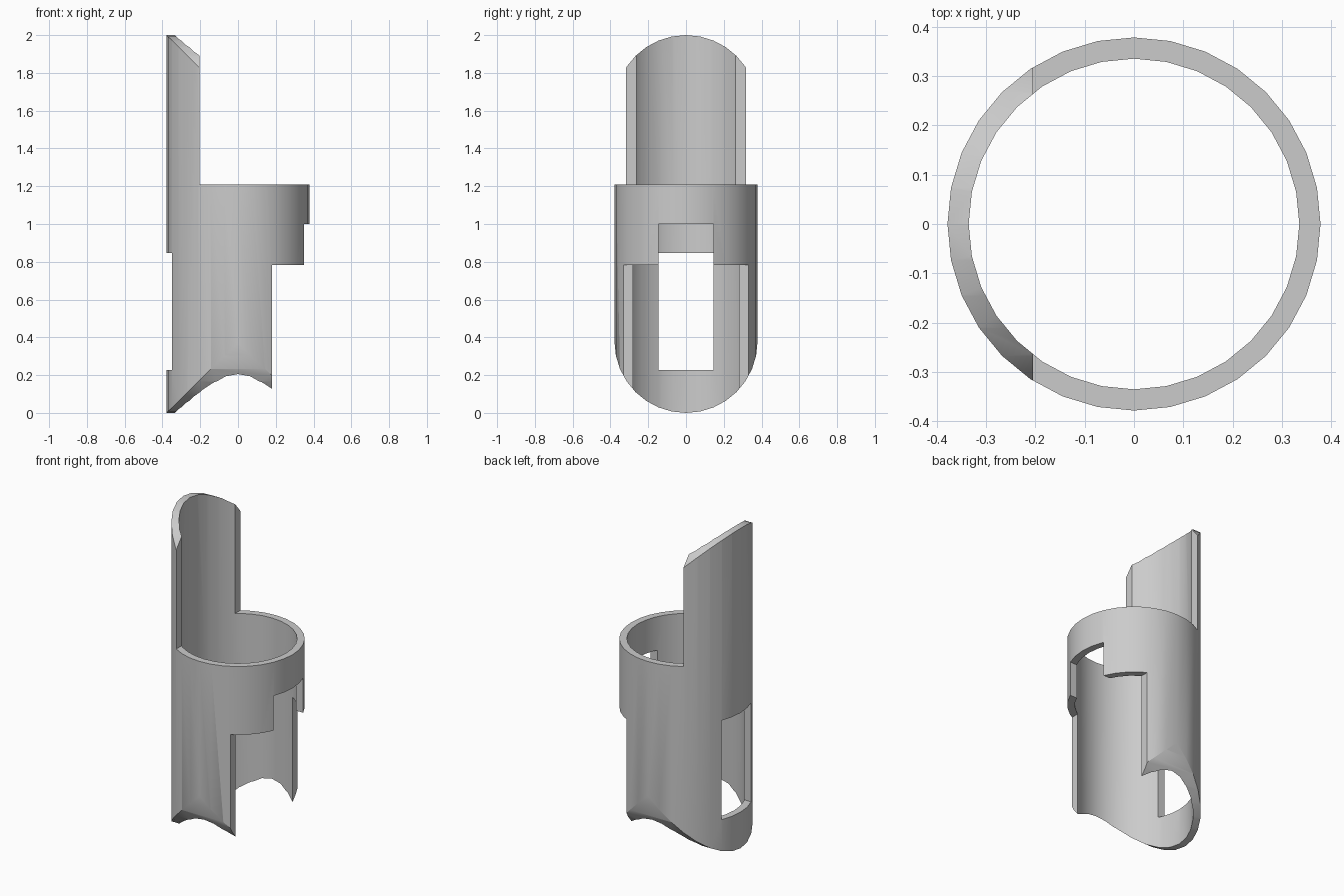
import bpy
import bmesh
from math import sin, cos, pi, radians

if "Cube" in bpy.data.objects:
    bpy.data.objects.remove(bpy.data.objects["Cube"])

OUTER, INNER, HEIGHT, SIDES = 0.378, 0.335, 2.0, 32

# Single plain grey
grey = bpy.data.materials.new("light grey")
grey.use_nodes = True
colour = (0.6, 0.6, 0.6, 1)
grey.diffuse_color = colour
grey.node_tree.nodes["Principled BSDF"].inputs["Base Color"].default_value = colour


def make_object(name, bm):
    bmesh.ops.recalc_face_normals(bm, faces=bm.faces)
    mesh = bpy.data.meshes.new(name)
    bm.to_mesh(mesh)
    bm.free()
    mesh.materials.append(grey)
    obj = bpy.data.objects.new(name, mesh)
    bpy.context.collection.objects.link(obj)
    return obj


def extrude_profile(name, points, vector):
    """Closed prism from a flat outline."""
    bm = bmesh.new()
    face = bm.faces.new([bm.verts.new(p) for p in points])
    moved = bmesh.ops.extrude_face_region(bm, geom=[face], use_keep_orig=True)
    verts = [g for g in moved["geom"] if isinstance(g, bmesh.types.BMVert)]
    bmesh.ops.translate(bm, verts=verts, vec=vector)
    return make_object(name, bm)


def box(name, x, y, z):
    outline = [(x[0], y[0], z[0]), (x[1], y[0], z[0]),
               (x[1], y[1], z[0]), (x[0], y[1], z[0])]
    return extrude_profile(name, outline, (0, 0, z[1] - z[0]))


def tube(name):
    """Hollow cylinder: rings of outer and inner wall joined in a loop."""
    bm = bmesh.new()
    section = [(OUTER, -0.1), (OUTER, HEIGHT + 0.1),
               (INNER, HEIGHT + 0.1), (INNER, -0.1)]
    rings = []
    for i in range(SIDES):
        a = 2 * pi * i / SIDES
        rings.append([bm.verts.new((r * cos(a), r * sin(a), z)) for r, z in section])
    for i, ring in enumerate(rings):
        after = rings[(i + 1) % SIDES]
        for j in range(4):
            k = (j + 1) % 4
            bm.faces.new((ring[j], after[j], after[k], ring[k]))
    return make_object(name, bm)


def boolean(target, cutter, operation):
    cutter.hide_render = True
    mod = target.modifiers.new(cutter.name, "BOOLEAN")
    mod.operation, mod.solver, mod.object = operation, "EXACT", cutter
    bpy.context.view_layer.objects.active = target
    bpy.ops.object.modifier_apply(modifier=mod.name)
    bpy.data.objects.remove(cutter)


sleeve = tube("slotted_sleeve")

# Rounded side outline trims both ends of the tube
half = SIDES // 2
outline = []
for start, centre in ((0, HEIGHT - OUTER), (pi, OUTER)):
    for i in range(half + 1):
        a = start + pi * i / half
        outline.append((-1, 1.002 * OUTER * cos(a), centre + OUTER * sin(a)))
boolean(sleeve, extrude_profile("end_rounding", outline, (2, 0, 0)), "INTERSECT")

# Open upper half, open lower side, rear window and collar notch
cutters = [
    ("upper_opening", (-0.205, 1), (-1, 1), (1.21, 3)),
    ("lower_opening", (0.18, 1), (-1, 1), (-1, 0.783)),
    ("tall_window", (-1, -0.2), (-0.146, 0.146), (0.226, 0.846)),
    ("collar_notch", (0.2, 1), (-0.146, 0.146), (0.5, 1.0)),
]
for cutter in cutters:
    boolean(sleeve, box(*cutter), "DIFFERENCE")

# Smooth walls with crisp cut edges
bpy.ops.object.select_all(action="DESELECT")
sleeve.select_set(True)
bpy.context.view_layer.objects.active = sleeve
bpy.ops.object.shade_smooth_by_angle(angle=radians(30))
